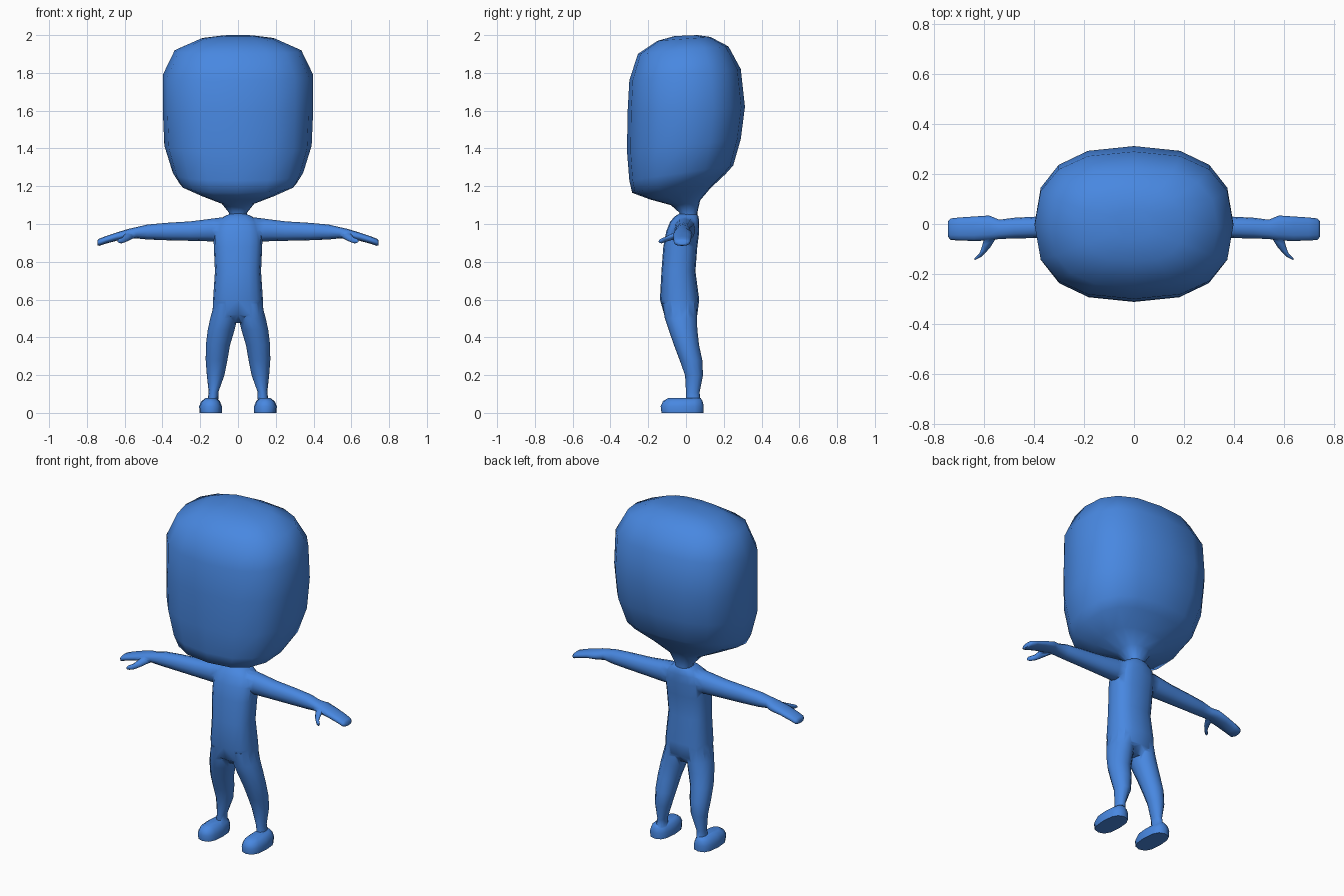
import bpy, bmesh, math
from mathutils import Vector

blue = bpy.data.materials.new("blue")
blue.diffuse_color = (0.065, 0.245, 0.75, 1)


def oval(centre, u, v, n, power=2.0):
    """Ring of n points around centre, spanned by half-axes u and v."""
    c, u, v = Vector(centre), Vector(u), Vector(v)
    e = 2 / power
    points = []
    for i in range(n):
        a = 2 * math.pi * i / n
        ca, sa = math.cos(a), math.sin(a)
        points.append(c + u * math.copysign(abs(ca) ** e, ca)
                      + v * math.copysign(abs(sa) ** e, sa))
    return points


def loft(name, rings):
    """Closed skin through a list of rings."""
    bm = bmesh.new()
    loops = [[bm.verts.new(p) for p in r] for r in rings]
    n = len(loops[0])
    for a, b in zip(loops, loops[1:]):
        for i in range(n):
            j = (i + 1) % n
            bm.faces.new((a[i], a[j], b[j], b[i]))
    bm.faces.new(loops[0])
    bm.faces.new(loops[-1])
    bmesh.ops.recalc_face_normals(bm, faces=bm.faces)
    mesh = bpy.data.meshes.new(name)
    bm.to_mesh(mesh)
    bm.free()
    mesh.materials.append(blue)
    ob = bpy.data.objects.new(name, mesh)
    bpy.context.collection.objects.link(ob)
    return ob


def upright(rows, n, power=2.0):
    """Level rings from rows of (z, x min, x max, y min, y max)."""
    return [oval(((a + b) / 2, (c + d) / 2, z), ((b - a) / 2, 0, 0),
                 (0, (d - c) / 2, 0), n, power) for z, a, b, c, d in rows]


def smooth(ob, angle):
    bpy.ops.object.select_all(action='DESELECT')
    ob.select_set(True)
    bpy.context.view_layer.objects.active = ob
    bpy.ops.object.shade_smooth_by_angle(angle=math.radians(angle))


# Head with neck: tilted rings (half width, front y, front z, back y, back z)
head_rows = [
    (0.050, -0.035, 1.02, 0.060, 1.02),
    (0.048, -0.035, 1.06, 0.060, 1.06),
    (0.090, -0.080, 1.10, 0.075, 1.125),
    (0.200, -0.190, 1.13, 0.130, 1.19),
    (0.310, -0.285, 1.165, 0.210, 1.265),
    (0.345, -0.300, 1.23, 0.250, 1.31),
    (0.390, -0.312, 1.38, 0.290, 1.45),
    (0.398, -0.310, 1.58, 0.312, 1.62),
    (0.398, -0.300, 1.76, 0.290, 1.82),
    (0.335, -0.255, 1.90, 0.225, 1.94),
    (0.200, -0.150, 1.97, 0.130, 1.99),
    (0.080, -0.060, 1.995, 0.060, 2.0),
]
head = loft("head", [
    oval((0, (fy + by) / 2, (fz + bz) / 2), (w, 0, 0),
         (0, (by - fy) / 2, (bz - fz) / 2), 16, 2.5)
    for w, fy, fz, by, bz in head_rows])
smooth(head, 60)

# Torso
body = loft("body", upright([
    (0.475, -0.07, 0.07, -0.06, 0.03),
    (0.52, -0.135, 0.135, -0.115, 0.06),
    (0.60, -0.132, 0.132, -0.138, 0.070),
    (0.75, -0.122, 0.122, -0.130, 0.050),
    (0.88, -0.128, 0.128, -0.120, 0.060),
    (0.96, -0.130, 0.130, -0.105, 0.070),
    (1.01, -0.115, 0.115, -0.085, 0.070),
    (1.04, -0.075, 0.075, -0.060, 0.066),
    (1.055, -0.040, 0.040, -0.035, 0.055)], 16, 2.5))

limbs = []
for side, s in (("right", 1), ("left", -1)):
    # Leg
    limbs.append(loft(side + "_leg", upright([
        (z, s * a, s * b, c, d) for z, a, b, c, d in [
            (0.58, 0.020, 0.125, -0.125, 0.055),
            (0.50, 0.004, 0.147, -0.112, 0.058),
            (0.44, 0.018, 0.160, -0.092, 0.060),
            (0.36, 0.042, 0.170, -0.064, 0.069),
            (0.28, 0.056, 0.171, -0.034, 0.086),
            (0.20, 0.072, 0.165, -0.005, 0.090),
            (0.11, 0.104, 0.155, 0.000, 0.072),
            (0.04, 0.105, 0.165, 0.000, 0.078)]], 12)))
    # Foot
    limbs.append(loft(side + "_foot", upright([
        (z, s * a, s * b, c, d) for z, a, b, c, d in [
            (0.000, 0.086, 0.203, -0.130, 0.092),
            (0.035, 0.085, 0.206, -0.134, 0.094),
            (0.062, 0.096, 0.194, -0.122, 0.088),
            (0.078, 0.115, 0.172, -0.095, 0.078)]], 12, 2.6)))
    # Arm and mitten hand: (x, y min, y max, z min, z max)
    limbs.append(loft(side + "_arm", [
        oval((s * x, (a + b) / 2, (c + d) / 2), (0, (b - a) / 2, 0),
             (0, 0, (d - c) / 2), 12, 2.2) for x, a, b, c, d in [
                (0.06, -0.060, 0.050, 0.910, 1.038),
                (0.14, -0.062, 0.048, 0.908, 1.028),
                (0.25, -0.058, 0.038, 0.911, 1.014),
                (0.38, -0.056, 0.030, 0.914, 1.006),
                (0.48, -0.058, 0.025, 0.918, 0.997),
                (0.54, -0.060, 0.017, 0.924, 0.983),
                (0.58, -0.066, 0.034, 0.920, 0.974),
                (0.64, -0.068, 0.030, 0.912, 0.956),
                (0.70, -0.066, 0.026, 0.896, 0.936),
                (0.735, -0.064, 0.022, 0.884, 0.922),
                (0.745, -0.050, 0.010, 0.888, 0.912)]]))
    # Thumb
    limbs.append(loft(side + "_thumb", [
        oval((s * x, y, z), (s * r, -0.5 * r, 0), (0, 0, 0.65 * r), 8)
        for x, y, z, r in [
            (0.565, -0.035, 0.944, 0.034), (0.582, -0.075, 0.932, 0.026),
            (0.597, -0.105, 0.920, 0.021), (0.618, -0.128, 0.911, 0.021),
            (0.624, -0.138, 0.908, 0.014)]]))

# Weld the limbs to the torso so the skin is one surface
bpy.context.view_layer.objects.active = body
for limb in limbs:
    mod = body.modifiers.new("weld", 'BOOLEAN')
    mod.operation, mod.solver, mod.object = 'UNION', 'EXACT', limb
    bpy.ops.object.modifier_apply(modifier=mod.name)
    bpy.data.objects.remove(limb)
smooth(body, 65)
